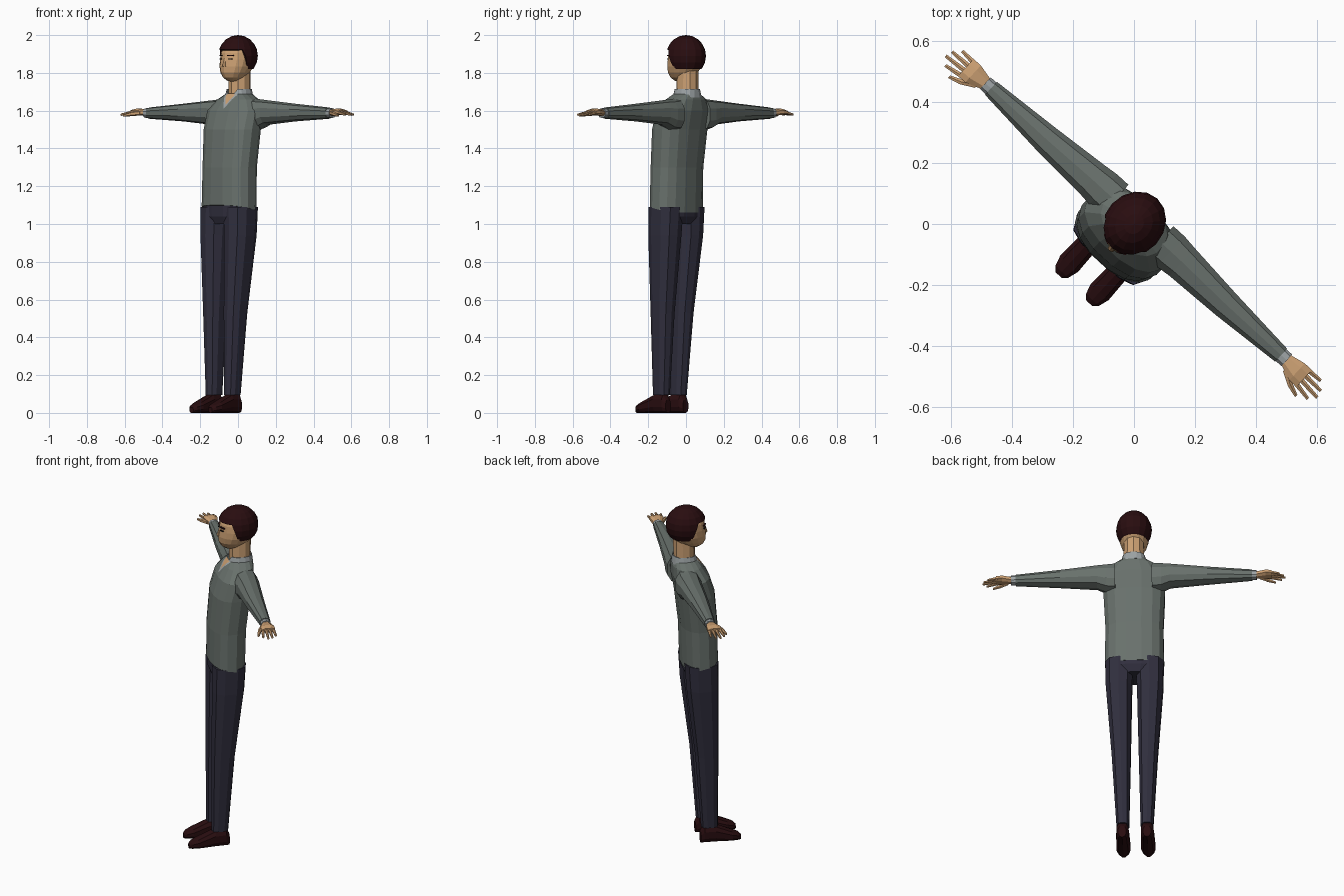
import bpy, bmesh, math
from mathutils import Vector

cube = bpy.data.objects.get("Cube")
if cube:
    bpy.data.objects.remove(cube, do_unlink=True)

# The whole figure is modelled facing -y and turned about z
TURN = math.radians(-42.6)


def material(name, red, green, blue):
    colour = (red, green, blue, 1)
    mat = bpy.data.materials.new(name)
    mat.use_nodes = True
    mat.diffuse_color = colour
    mat.node_tree.nodes["Principled BSDF"].inputs["Base Color"].default_value = colour
    return mat


SWEATER = material("sweater grey", 0.14, 0.165, 0.15)
SHIRT = material("shirt grey", 0.33, 0.36, 0.37)
SKIN = material("skin", 0.6, 0.35, 0.17)
TROUSER = material("trouser navy", 0.03, 0.028, 0.048)
BROWN = material("dark brown", 0.022, 0.004, 0.005)
BLACK = material("black", 0.005, 0.004, 0.004)


def squared(value, squareness):
    return math.copysign(abs(value) ** (2 / squareness), value)


def loft(stations, axis="z", sides=10, squareness=2.4):
    """Skin rounded rings; each station is a centre x, y, z and two radii."""
    first, second = {"x": (1, 2), "y": (0, 2), "z": (0, 1)}[axis]
    bm = bmesh.new()
    loops = []
    for *centre, first_radius, second_radius in stations:
        loop = []
        for step in range(sides):
            angle = math.tau * (step + 0.5) / sides
            point = Vector(centre)
            point[first] += first_radius * squared(math.cos(angle), squareness)
            point[second] += second_radius * squared(math.sin(angle), squareness)
            loop.append(bm.verts.new(point))
        loops.append(loop)
    for low, high in zip(loops, loops[1:]):
        for step in range(sides):
            bm.faces.new((low[step - 1], low[step], high[step], high[step - 1]))
    bm.faces.new(loops[0])
    bm.faces.new(loops[-1])
    bmesh.ops.recalc_face_normals(bm, faces=bm.faces)
    return bm


def ball(centre, radii):
    bm = bmesh.new()
    bmesh.ops.create_uvsphere(bm, u_segments=16, v_segments=10, radius=1)
    bmesh.ops.scale(bm, vec=Vector(radii), verts=bm.verts)
    bmesh.ops.translate(bm, vec=Vector(centre), verts=bm.verts)
    return bm


def cut(bm, point, normal):
    geometry = bm.verts[:] + bm.edges[:] + bm.faces[:]
    bmesh.ops.bisect_plane(bm, geom=geometry, plane_co=point, plane_no=normal)


def cut_neckline(bm, tip, spread):
    for side in (-1, 1):
        cut(bm, (0, 0, tip), (side, 0, -spread))


def above_neckline(face, tip, spread):
    centre = face.calc_center_median()
    return centre.y < -0.02 and centre.z - tip > abs(centre.x) / spread


def remove_faces(bm, test):
    doomed = [face for face in bm.faces if test(face)]
    bmesh.ops.delete(bm, geom=doomed, context="FACES")


def finish(name, bm, *mats, mirror=False, thickness=0):
    mesh = bpy.data.meshes.new(name)
    bm.to_mesh(mesh)
    bm.free()
    for mat in mats:
        mesh.materials.append(mat)
    ob = bpy.data.objects.new(name, mesh)
    bpy.context.collection.objects.link(ob)
    ob.rotation_euler.z = TURN
    if mirror:
        ob.modifiers.new("Mirror", "MIRROR")
    if thickness:
        ob.modifiers.new("Thickness", "SOLIDIFY").thickness = thickness


# Sweater body: the hem drops at the back and the neck is cut as a V
torso = loft([(0, -0.07, 1.08, 0.164, 0.1),
              (0, -0.065, 1.3, 0.16, 0.103),
              (0, -0.045, 1.5, 0.17, 0.106),
              (0, -0.02, 1.6, 0.17, 0.1),
              (0, 0, 1.66, 0.12, 0.08),
              (0, 0.008, 1.69, 0.066, 0.066)], sides=16)
for vert in torso.verts:
    if vert.co.z < 1.2:
        vert.co.z -= 0.2 * (vert.co.y + 0.07)
SPREAD = 0.6
NECKLINES = (1.61, 1.63)
for tip in NECKLINES:
    cut_neckline(torso, tip, SPREAD)
for face in torso.faces:
    face.material_index = sum(above_neckline(face, tip, SPREAD) for tip in NECKLINES)
finish("sweater_body", torso, SWEATER, SHIRT, SKIN)

# Shirt collar, open at the front
collar = loft([(0, 0.008, 1.67, 0.073, 0.073),
               (0, 0.01, 1.715, 0.062, 0.065)], sides=16)
cut_neckline(collar, 1.65, SPREAD)
remove_faces(collar, lambda face: abs(face.normal.z) > 0.9
             or above_neckline(face, 1.65, SPREAD))
finish("shirt_collar", collar, SHIRT, thickness=0.005)

# Sleeves and cuffs
sleeve = loft([(0.1, 0.015, 1.58, 0.07, 0.085),
               (0.15, 0.015, 1.58, 0.07, 0.08),
               (0.2, 0.015, 1.59, 0.064, 0.065),
               (0.4, 0.01, 1.59, 0.05, 0.047),
               (0.645, 0.01, 1.587, 0.03, 0.03)], axis="x")
finish("sleeve", sleeve, SWEATER, mirror=True)
cuff = loft([(reach, 0.01, 1.587, 0.027, 0.026) for reach in (0.63, 0.67)], axis="x")
finish("shirt_cuff", cuff, SHIRT, mirror=True)

# Hands: a palm, four fanned fingers and a thumb
palm = loft([(0.655, 0.01, 1.588, 0.02, 0.018),
             (0.72, 0.005, 1.594, 0.04, 0.018),
             (0.752, 0.005, 1.592, 0.04, 0.013)], axis="x", sides=8)
finish("palm", palm, SKIN, mirror=True)
FINGERS = {"index_finger": 0.806, "middle_finger": 0.826,
           "ring_finger": 0.82, "little_finger": 0.797}
for place, (name, reach) in enumerate(FINGERS.items()):
    spread = place - 1.5
    finger = loft([(0.735, 0.005 + 0.019 * spread, 1.592, 0.01, 0.01),
                   (reach, 0.024 * spread, 1.579, 0.006, 0.006)], axis="x", sides=6)
    finish(name, finger, SKIN, mirror=True)
thumb = loft([(0.685, -0.012, 1.588, 0.014, 0.013),
              (0.73, -0.04, 1.582, 0.011, 0.011),
              (0.772, -0.055, 1.574, 0.006, 0.006)], axis="x", sides=6)
finish("thumb", thumb, SKIN, mirror=True)

# Trousers
seat = loft([(0, -0.07, 1, 0.12, 0.075),
             (0, -0.068, 1.04, 0.16, 0.094),
             (0, -0.068, 1.11, 0.159, 0.096)], sides=16)
finish("trouser_seat", seat, TROUSER)
leg = loft([(0.066, -0.116, 0.095, 0.036, 0.047),
            (0.074, -0.1, 0.53, 0.054, 0.065),
            (0.085, -0.074, 0.94, 0.074, 0.09),
            (0.082, -0.068, 1.09, 0.08, 0.094)])
finish("trouser_leg", leg, TROUSER, mirror=True)

# Shoes rest on the ground, so each ring is centred at its own half height
SHOE_RINGS = ((-0.065, 0.022, 0.036), (-0.085, 0.034, 0.052), (-0.145, 0.037, 0.052),
              (-0.24, 0.041, 0.03), (-0.275, 0.03, 0.022), (-0.29, 0.014, 0.015))
shoe = loft([(0.068, y, half_height, half_width, half_height)
             for y, half_width, half_height in SHOE_RINGS], axis="y")
finish("shoe", shoe, BROWN, mirror=True)

# Neck, and a head whose jaw is drawn forward below the cheeks
neck = loft([(0, 0.01, 1.66, 0.06, 0.06), (0, 0.012, 1.83, 0.055, 0.06)], squareness=2)
finish("neck", neck, SKIN)
head = ball((0, 0, 1.87), (0.086, 0.106, 0.117))
for vert in head.verts:
    vert.co.y -= 0.4 * max(0, 1.86 - vert.co.z)
finish("head", head, SKIN)
nose = loft([(0, -0.108, 1.835, 0.013, 0.012), (0, -0.1, 1.88, 0.006, 0.006)], sides=6)
finish("nose", nose, SKIN)

# Hair cap, cut back at the nape, forehead and temples
NAPE, HAIRLINE, TEMPLE, LEAN = 1.82, 1.925, -0.052, 0.35
hair = ball((0, 0, 1.89), (0.098, 0.113, 0.11))
for level in (NAPE, HAIRLINE):
    cut(hair, (0, 0, level), (0, 0, 1))
cut(hair, (0, TEMPLE, HAIRLINE), (0, 1, LEAN))


def bare(face):
    centre = face.calc_center_median()
    drop = HAIRLINE - centre.z
    return centre.z < NAPE or (drop > 0 and centre.y < TEMPLE + LEAN * drop)


remove_faces(hair, bare)
finish("hair", hair, BROWN, thickness=0.012)


# Eyes and brows are thin plates that follow the curve of the face
def face_plate(name, height, width, mat):
    bm = bmesh.new()
    bmesh.ops.create_cube(bm, size=1)
    bmesh.ops.scale(bm, vec=Vector((width, 0.009, 0.007)), verts=bm.verts)
    for vert in bm.verts:
        vert.co += Vector((0.034, vert.co.x / 2 - 0.096, height))
    finish(name, bm, mat, mirror=True)


face_plate("eye", 1.874, 0.018, BLACK)
face_plate("eyebrow", 1.892, 0.03, BROWN)
